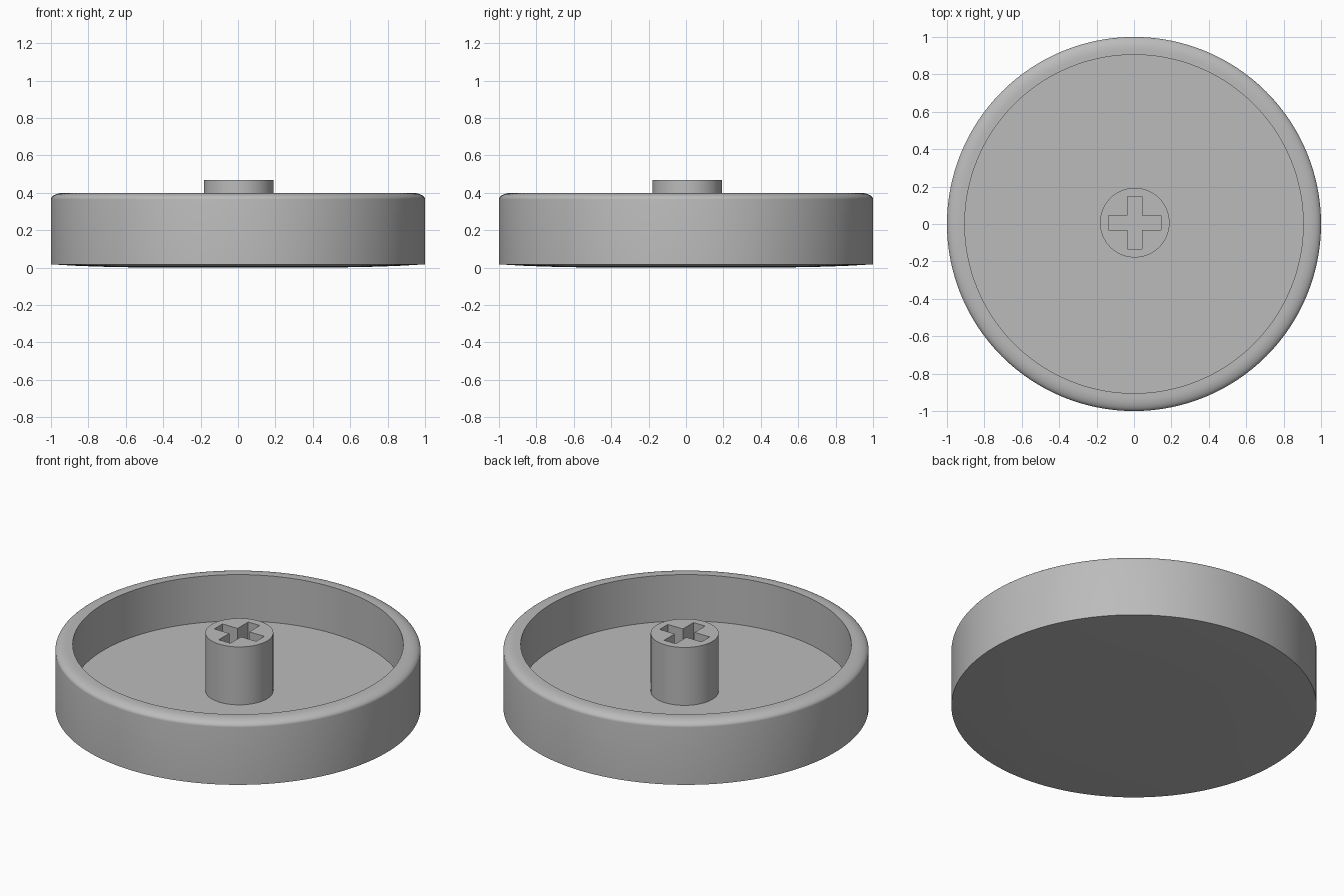
import bpy, bmesh, math

if "Cube" in bpy.data.objects:
    bpy.data.objects.remove(bpy.data.objects["Cube"])

grey = bpy.data.materials.new("plain grey")
grey.use_nodes = True
grey.diffuse_color = (0.5, 0.5, 0.5, 1)
grey.node_tree.nodes["Principled BSDF"].inputs["Base Color"].default_value = (0.5, 0.5, 0.5, 1)


def make_object(name, bm):
    bmesh.ops.recalc_face_normals(bm, faces=bm.faces)
    mesh = bpy.data.meshes.new(name)
    bm.to_mesh(mesh)
    bm.free()
    mesh.materials.append(grey)
    obj = bpy.data.objects.new(name, mesh)
    bpy.context.collection.objects.link(obj)
    return obj


def activate(obj):
    bpy.ops.object.select_all(action="DESELECT")
    obj.select_set(True)
    bpy.context.view_layer.objects.active = obj


def lathe(name, profile, steps):
    bm = bmesh.new()
    verts = [bm.verts.new((r, 0, z)) for r, z in profile]
    edges = [bm.edges.new(pair) for pair in zip(verts, verts[1:])]
    bmesh.ops.spin(bm, geom=verts + edges, cent=(0, 0, 0), axis=(0, 0, 1),
                   angle=math.tau, steps=steps)
    bmesh.ops.remove_doubles(bm, verts=bm.verts, dist=0.0001)
    return make_object(name, bm)


def prism(name, outline, z0, z1):
    bm = bmesh.new()
    face = bm.faces.new([bm.verts.new((x, y, z0)) for x, y in outline])
    top = bmesh.ops.extrude_face_region(bm, geom=[face])["geom"]
    bmesh.ops.translate(bm, vec=(0, 0, z1 - z0),
                        verts=[v for v in top if isinstance(v, bmesh.types.BMVert)])
    return make_object(name, bm)


# Dish: faintly domed underside, straight wall, rounded rim, flat recessed floor
FLOOR, INNER = 0.12, 0.905
underside = [(r / 8, 0.018 * (r / 8) ** 4) for r in range(9)]
rim = [(0.93 + 0.07 * math.cos(a), 0.365 + 0.035 * math.sin(a))
       for a in (math.pi / 2 * i / 10 for i in range(11))]
dish = lathe("dish", underside + rim + [(INNER, 0.4), (INNER, FLOOR), (0, FLOOR)], 128)

# Central post
POST = (0.004, 0.007)
circle = [(POST[0] + 0.186 * math.cos(math.tau * i / 64),
           POST[1] + 0.186 * math.sin(math.tau * i / 64)) for i in range(64)]
post = prism("centre_post", circle, FLOOR - 0.02, 0.47)

# Cross-shaped socket cut down into the post
half, arm = 0.14, 0.039
corner = [(half, -arm), (half, arm), (arm, arm)]
cross = []
for k in range(4):
    c, s = round(math.cos(k * math.pi / 2)), round(math.sin(k * math.pi / 2))
    cross += [(POST[0] + x * c - y * s, POST[1] + x * s + y * c) for x, y in corner]
cutter = prism("socket_cutter", cross, FLOOR + 0.01, 0.6)
cutter.hide_render = True

activate(post)
cut = post.modifiers.new("socket", "BOOLEAN")
cut.operation = "DIFFERENCE"
cut.solver = "EXACT"
cut.object = cutter
bpy.ops.object.modifier_apply(modifier=cut.name)
bpy.data.objects.remove(cutter)

# Smooth curves, crisp edges
for obj in (dish, post):
    activate(obj)
    bpy.ops.object.shade_smooth_by_angle(angle=math.radians(30))
